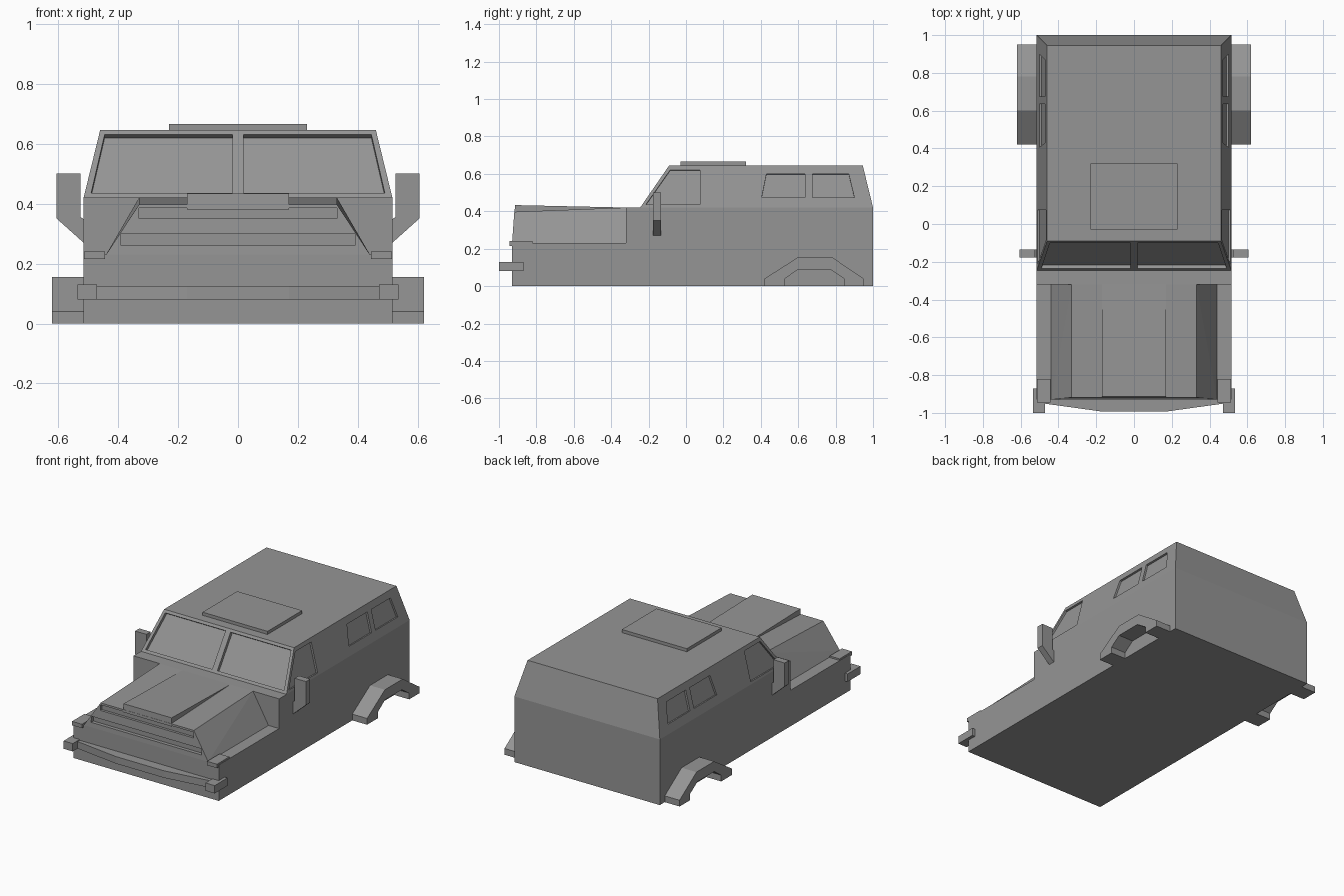
import bpy, bmesh
from mathutils import Vector

cube = bpy.data.objects.get("Cube")
if cube:
    bpy.data.objects.remove(cube, do_unlink=True)

paint = bpy.data.materials.new("plain_grey")
paint.use_nodes = True
grey = (0.3, 0.3, 0.3, 1)
paint.diffuse_color = grey
paint.node_tree.nodes["Principled BSDF"].inputs["Base Color"].default_value = grey


def finish(name, bm):
    bmesh.ops.recalc_face_normals(bm, faces=bm.faces)
    mesh = bpy.data.meshes.new(name)
    bm.to_mesh(mesh)
    bm.free()
    mesh.materials.append(paint)
    obj = bpy.data.objects.new(name, mesh)
    bpy.context.collection.objects.link(obj)
    return obj


def prism(name, points, vec):
    """Extrude a flat polygon along a vector."""
    bm = bmesh.new()
    face = bm.faces.new([bm.verts.new(p) for p in points])
    ext = bmesh.ops.extrude_face_region(bm, geom=[face])["geom"]
    bmesh.ops.translate(bm, vec=vec, verts=[v for v in ext if isinstance(v, bmesh.types.BMVert)])
    return finish(name, bm)


def side_prism(name, profile, x0, x1):
    """Extrude a (y, z) profile from x0 to x1."""
    return prism(name, [(x0, y, z) for y, z in profile], (x1 - x0, 0, 0))


def hull(name, points):
    """Convex solid, mirrored across x."""
    bm = bmesh.new()
    for x, y, z in points:
        bm.verts.new((x, y, z))
        bm.verts.new((-x, y, z))
    bmesh.ops.convex_hull(bm, input=bm.verts)
    bmesh.ops.dissolve_limit(bm, angle_limit=0.01, verts=bm.verts, edges=bm.edges)
    return finish(name, bm)


def box(name, x0, x1, y0, y1, z0, z1):
    return side_prism(name, [(y0, z0), (y1, z0), (y1, z1), (y0, z1)], x0, x1)


def cut(target, cutter):
    cutter.hide_render = True
    mod = target.modifiers.new("recess", "BOOLEAN")
    mod.operation, mod.solver, mod.object = "DIFFERENCE", "EXACT", cutter
    bpy.context.view_layer.objects.active = target
    bpy.ops.object.modifier_apply(modifier=mod.name)
    bpy.data.objects.remove(cutter, do_unlink=True)


def recess(target, points, normal, depth):
    """Cut a pane-shaped pocket into a sloped wall."""
    n = Vector(normal).normalized()
    cut(target, prism("pane_cutter", [Vector(p) - n * depth for p in points], n * (depth + 0.04)))


# Body dimensions
W, ROOF_W, BELT, ROOF, SILL = 0.515, 0.46, 0.42, 0.645, 0.23
FRONT, COWL, REAR = -0.93, -0.32, 1.0
SHIELD_LOW, SHIELD_TOP = -0.245, -0.09

# Lower body and cabin
side_prism("lower_body", [(FRONT, 0), (REAR, 0), (REAR, BELT), (COWL, BELT),
                          (COWL, SILL), (FRONT, SILL)], -W, W)
cabin = hull("cabin", [(W, SHIELD_LOW, BELT), (W, REAR, BELT),
                       (ROOF_W, SHIELD_TOP, ROOF), (ROOF_W, 0.945, ROOF)])


def wall_x(z):
    return W + (ROOF_W - W) * (z - BELT) / (ROOF - BELT)


def shield_y(z):
    return SHIELD_LOW + (SHIELD_TOP - SHIELD_LOW) * (z - BELT) / (ROOF - BELT)


# Side windows
windows = [
    [(-0.215, 0.435), (-0.085, 0.62), (0.075, 0.62), (0.075, 0.435)],
    [(0.405, 0.475), (0.43, 0.60), (0.635, 0.60), (0.635, 0.475)],
    [(0.675, 0.475), (0.675, 0.60), (0.87, 0.60), (0.90, 0.475)],
]
for s in (-1, 1):
    for outline in windows:
        recess(cabin, [(s * wall_x(z), y, z) for y, z in outline],
               (s * (ROOF - BELT), 0, W - ROOF_W), 0.012)
    # Windscreen pane
    pane = [(0.018, 0.435), (0.49, 0.435), (0.445, 0.63), (0.018, 0.63)]
    recess(cabin, [(s * x, shield_y(z), z) for x, z in pane],
           (0, BELT - ROOF, SHIELD_TOP - SHIELD_LOW), 0.02)

# Roof hatch
box("roof_hatch", -0.23, 0.23, -0.03, 0.32, ROOF, 0.665)

# Bonnet with sloped shoulders and a raised middle
bonnet = hull("bonnet", [(0.44, FRONT, SILL), (0.44, COWL, SILL),
                         (0.33, -0.918, 0.397), (0.33, COWL, BELT)])
side_prism("bonnet_bulge", [(-0.918, 0.38), (-0.914, 0.433), (COWL, BELT), (COWL, 0.38)], -0.17, 0.17)

# Grille slots
for half, low, high in ((0.33, 0.35, 0.385), (0.39, 0.26, 0.298)):
    cut(bonnet, box("slot_cutter", -half, half, -1.0, -0.905, low, high))

# Front bumper
bumper = [(-0.48, FRONT), (-0.48, -0.95), (-0.17, -0.993), (0.17, -0.993), (0.48, -0.95), (0.48, FRONT)]
prism("front_bumper", [(x, y, 0.08) for x, y in bumper], (0, 0, 0.045))

# Paired parts
arch = [(0.42, 0), (0.42, 0.04), (0.60, 0.155), (0.78, 0.155), (0.95, 0.04), (0.95, 0),
        (0.845, 0), (0.845, 0.04), (0.77, 0.09), (0.60, 0.09), (0.53, 0.04), (0.53, 0)]
mirror = [(0.51, 0.265), (0.605, 0.35), (0.605, 0.5), (0.525, 0.5), (0.525, 0.355), (0.51, 0.345)]
for s, side in ((1, "left"), (-1, "right")):
    side_prism(side + "_rear_arch", arch, s * 0.51, s * 0.62)
    prism(side + "_mirror", [(s * x, -0.177, z) for x, z in mirror], (0, 0.043, 0))
    box(side + "_bumper_end", s * 0.47, s * 0.535, -1.0, -0.87, 0.08, 0.13)
    box(side + "_fender_lamp", s * 0.443, s * 0.513, -0.945, -0.82, 0.215, 0.24)
